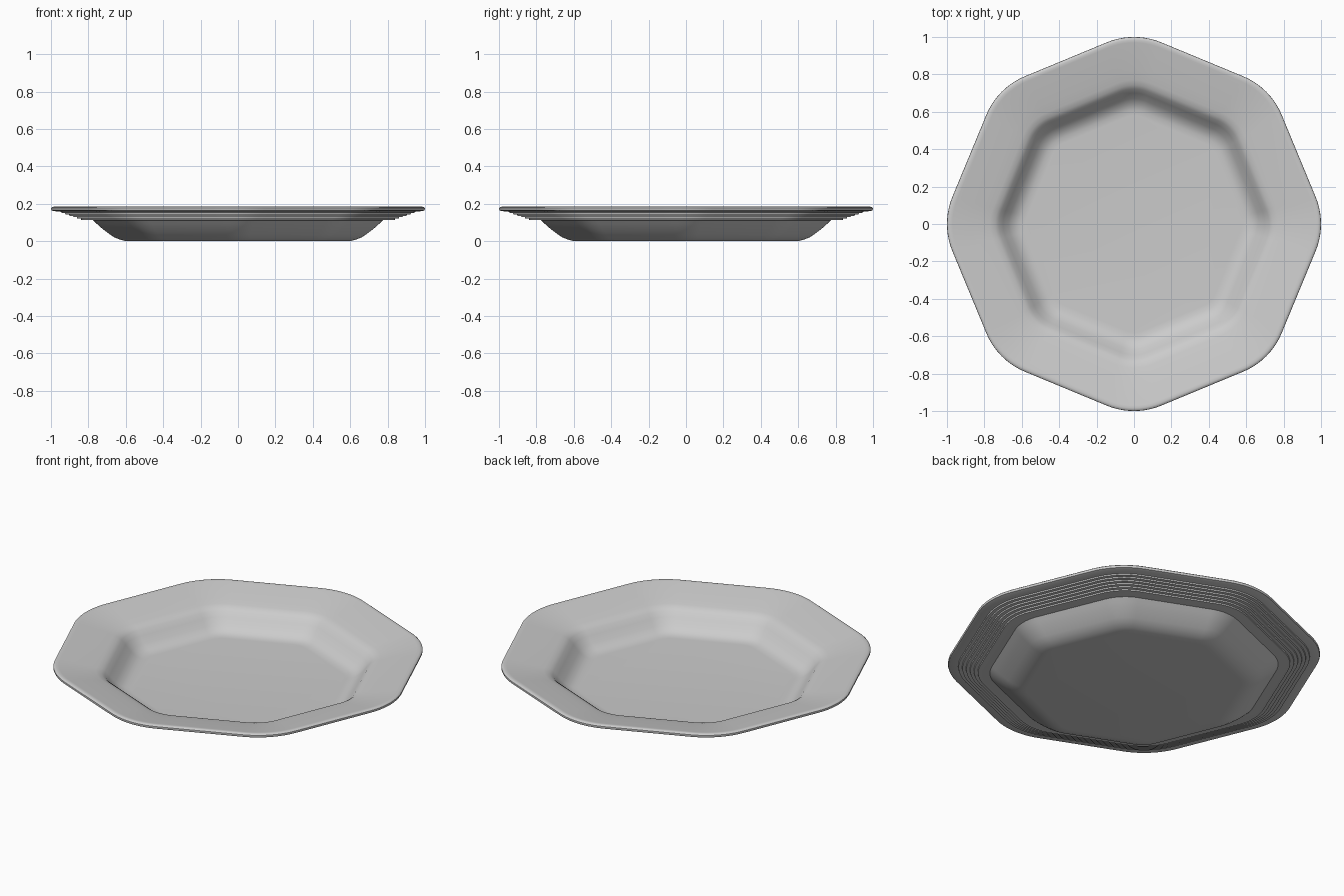
import bpy, bmesh, math
from mathutils import Vector

cube = bpy.data.objects.get("Cube")
if cube:
    bpy.data.objects.remove(cube, do_unlink=True)

SIDES, ARC = 8, 10

glaze = bpy.data.materials.new("plain grey glaze")
glaze.use_nodes = True
glaze.diffuse_color = (0.6, 0.6, 0.6, 1)
glaze.node_tree.nodes["Principled BSDF"].inputs["Base Color"].default_value = (0.6, 0.6, 0.6, 1)


def rounded_octagon(bm, reach, z):
    """Ring of vertices whose corners reach the given distance from the centre."""
    radius = max(0.1, 0.12 + (reach - 0.6) * 0.65)
    ring = []
    for side in range(SIDES):
        corner = math.tau * side / SIDES
        centre = Vector((math.cos(corner), math.sin(corner), 0)) * (reach - radius)
        for i in range(ARC + 1):
            a = corner + (i / ARC - 0.5) * math.tau / SIDES
            ring.append(bm.verts.new(centre + Vector((radius * math.cos(a), radius * math.sin(a), z))))
    return ring


# Well and rim, from the eating surface outwards to the rolled lip
top = [(0.58, 0.025), (0.61, 0.027), (0.64, 0.037), (0.67, 0.060), (0.70, 0.095),
       (0.722, 0.120), (0.742, 0.134), (0.77, 0.142), (0.82, 0.152), (0.97, 0.183)]
lip = [(0.984, 0.185), (0.993, 0.183), (0.999, 0.178), (1.0, 0.172),
       (0.997, 0.165), (0.985, 0.161)]

# Stepped ridges under the rim
STEPS = 6
ridges = [(0.945, 0.157)]
for i in range(STEPS):
    reach = 0.945 - i * 0.021
    z = 0.157 - i * 0.0072
    ridges += [(reach - 0.002, z - 0.0072), (reach - 0.021, z - 0.0072)]

# Outside of the well, down to the base
under = [(0.775, 0.112), (0.755, 0.093), (0.735, 0.075), (0.71, 0.055), (0.685, 0.036),
         (0.66, 0.020), (0.63, 0.008), (0.605, 0.002), (0.58, 0.0)]

bm = bmesh.new()
rings = [rounded_octagon(bm, r, z) for r, z in top + lip + ridges + under]
for a, b in zip(rings, rings[1:]):
    n = len(a)
    for i in range(n):
        j = (i + 1) % n
        bm.faces.new((a[i], b[i], b[j], a[j]))
bm.faces.new(rings[0])
bm.faces.new(rings[-1][::-1])
bmesh.ops.recalc_face_normals(bm, faces=bm.faces)

mesh = bpy.data.meshes.new("plate")
bm.to_mesh(mesh)
bm.free()
mesh.materials.append(glaze)
plate = bpy.data.objects.new("plate", mesh)
bpy.context.collection.objects.link(plate)

# Smooth shading with crisp ridges
bpy.ops.object.select_all(action="DESELECT")
plate.select_set(True)
bpy.context.view_layer.objects.active = plate
bpy.ops.object.shade_smooth_by_angle(angle=math.radians(35))
